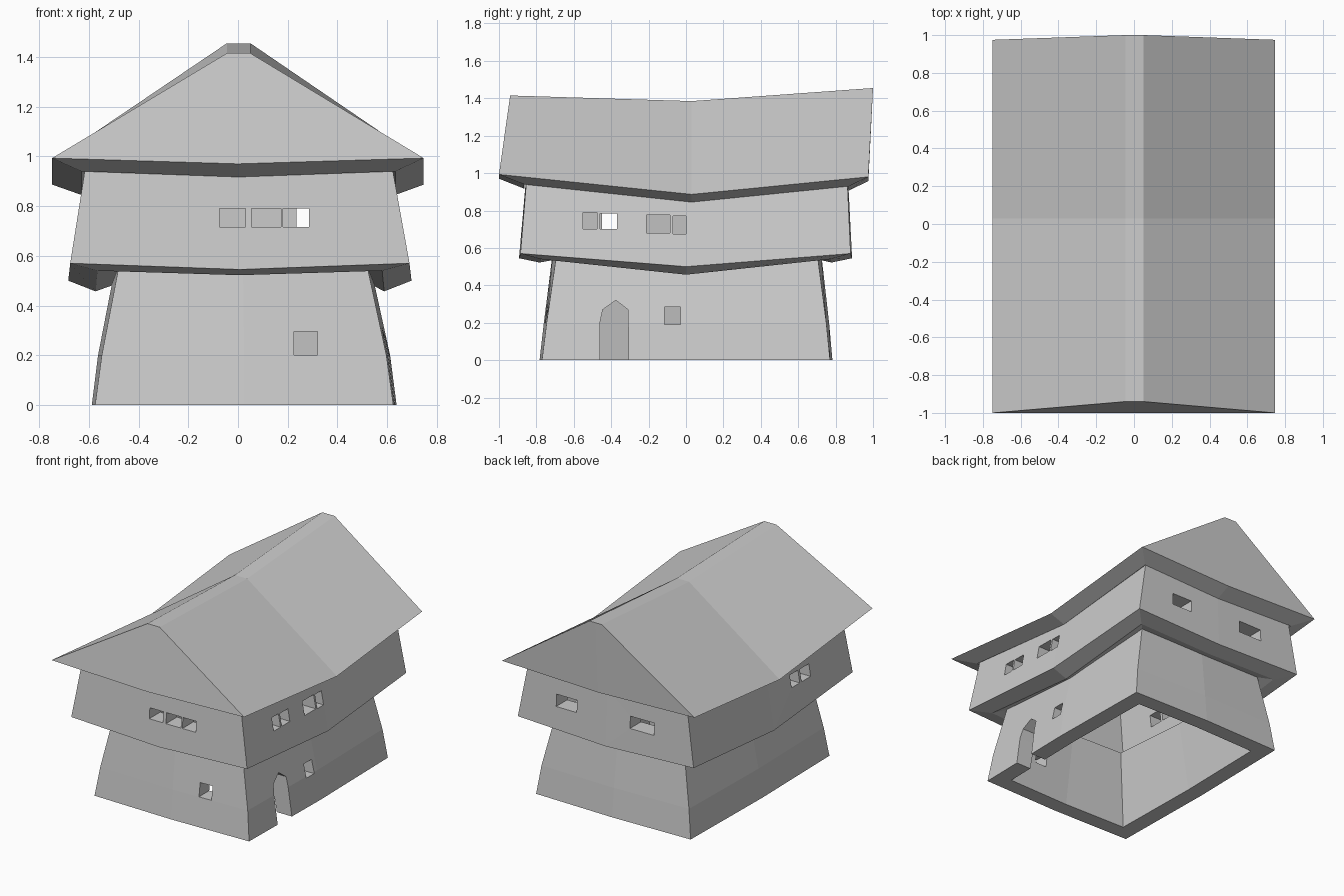
import bpy, bmesh

if "Cube" in bpy.data.objects:
    bpy.data.objects.remove(bpy.data.objects["Cube"])


def ring(x0, x1, y0, y1, z, sag_x=0, sag_y=0, bulge=0, back=0, ym=0):
    """Eight-point rectangle: sag_x drops the long sides' middles, sag_y the
    short sides' middles, bulge pushes middles outward, back raises the rear."""
    xm = (x0 + x1) / 2
    zf, zb = z, z + back
    zm = (zf + zb) / 2 - sag_x
    return [(x0, y0, zf), (xm, y0 - bulge, zf - sag_y), (x1, y0, zf),
            (x1 + bulge, ym, zm), (x1, y1, zb), (xm, y1 + bulge, zb - sag_y),
            (x0, y1, zb), (x0 - bulge, ym, zm)]


def make(name, bm):
    bmesh.ops.recalc_face_normals(bm, faces=bm.faces[:])
    me = bpy.data.meshes.new(name)
    bm.to_mesh(me)
    bm.free()
    ob = bpy.data.objects.new(name, me)
    bpy.context.collection.objects.link(ob)
    return ob


def loft(name, rings, closed=True):
    """Skin rings in order; closed joins last to first, else both ends are capped."""
    bm = bmesh.new()
    vs = [[bm.verts.new(p) for p in r] for r in rings]
    pairs = list(zip(vs, vs[1:])) + ([(vs[-1], vs[0])] if closed else [])
    for a, b in pairs:
        for i in range(8):
            j = (i + 1) % 8
            bm.faces.new((a[i], a[j], b[j], b[i]))
    if not closed:
        for r in (vs[0], vs[-1]):
            bm.faces.new([r[i] for i in (0, 1, 2, 3, 7)])
            bm.faces.new([r[i] for i in (7, 3, 4, 5, 6)])
    return make(name, bm)


def prism(bm, profile, axis, d0, d1):
    """Extrude a (u, z) profile along x or y between d0 and d1."""
    def point(u, z, d):
        return (d, u, z) if axis == 'x' else (u, d, z)
    a = [bm.verts.new(point(u, z, d0)) for u, z in profile]
    b = [bm.verts.new(point(u, z, d1)) for u, z in profile]
    bm.faces.new(a)
    bm.faces.new(b[::-1])
    n = len(a)
    for i in range(n):
        j = (i + 1) % n
        bm.faces.new((a[i], b[i], b[j], a[j]))


def rect(u0, u1, z0, z1):
    return [(u0, z0), (u1, z0), (u1, z1), (u0, z1)]


def cut(ob, openings):
    bm = bmesh.new()
    for o in openings:
        prism(bm, *o)
    cutter = make("opening_cutter", bm)
    cutter.hide_render = True
    mod = ob.modifiers.new("openings", 'BOOLEAN')
    mod.object, mod.operation, mod.solver = cutter, 'DIFFERENCE', 'EXACT'
    dg = bpy.context.evaluated_depsgraph_get()
    me = bpy.data.meshes.new_from_object(ob.evaluated_get(dg))
    ob.modifiers.clear()
    ob.data = me
    bpy.data.objects.remove(cutter)


# Ground storey: battered hollow walls
lower = loft("ground_storey", [
    ring(-.575, .625, -.77, .77, 0, bulge=.013),
    ring(-.548, .597, -.745, .75, .2, bulge=.015),
    ring(-.475, .515, -.69, .70, .58, sag_x=.04, bulge=.022),
    ring(-.38, .42, -.59, .60, .51, sag_x=.03, bulge=.015),
    ring(-.46, .51, -.66, .66, 0, bulge=.012)])
door = [(-.46, -.1), (-.305, -.1), (-.31, .27), (-.375, .32), (-.445, .27), (-.46, .2)]
cut(lower, [
    (door, 'x', .3, .9),
    (rect(-.115, -.03, .19, .285), 'x', .3, .9),
    (rect(.225, .32, .20, .295), 'y', -1, -.45)])

# Upper storey: overhanging hollow walls, sagging lip and soffit meeting the wall below
upper = loft("upper_storey", [
    ring(-.675, .69, -.885, .88, .57, .07, .025, .008),
    ring(-.612, .618, -.852, .862, .97, .08, .03, .006),
    ring(-.50, .505, -.74, .75, .96, .08, .03, .006),
    ring(-.535, .55, -.75, .75, .62, .07, .02, .01),
    ring(-.475, .515, -.69, .70, .555, .07, .02, .02),
    ring(-.565, .58, -.775, .77, .54, .083, .018, .008)])
front = [(-.075, .03), (.055, .172), (.182, .285)]
right = [(-.55, -.475, .70, .79), (-.46, -.37, .70, .785),
         (-.21, -.085, .68, .775), (-.07, 0, .675, .77)]
left = [(-.45, -.35), (-.33, -.24)]
rear = [(.235, .395), (-.365, -.18)]
cut(upper,
    [(rect(a, b, .715, .79), 'y', -1.1, -.65) for a, b in front]
    + [(rect(*r), 'x', .4, .9) for r in right]
    + [(rect(a, b, .70, .785), 'x', -.9, -.4) for a, b in left]
    + [(rect(a, b, .715, .80), 'y', .65, 1.1) for a, b in rear])

# Roof: swaybacked hollow gable with narrow flat ridge and inset eave lip
loft("roof", [
    ring(-.045, .05, -.94, 1.0, 1.415, sag_x=.05, back=.04, ym=.03),
    ring(-.748, .747, -1.0, .975, .993, .1, .023, back=-.013, ym=.03),
    ring(-.63, .633, -.865, .87, .94, .09, .023, back=-.01, ym=.03),
    ring(-.04, .04, -.83, .87, 1.28, sag_x=.04, back=.03, ym=.03)], closed=False)
